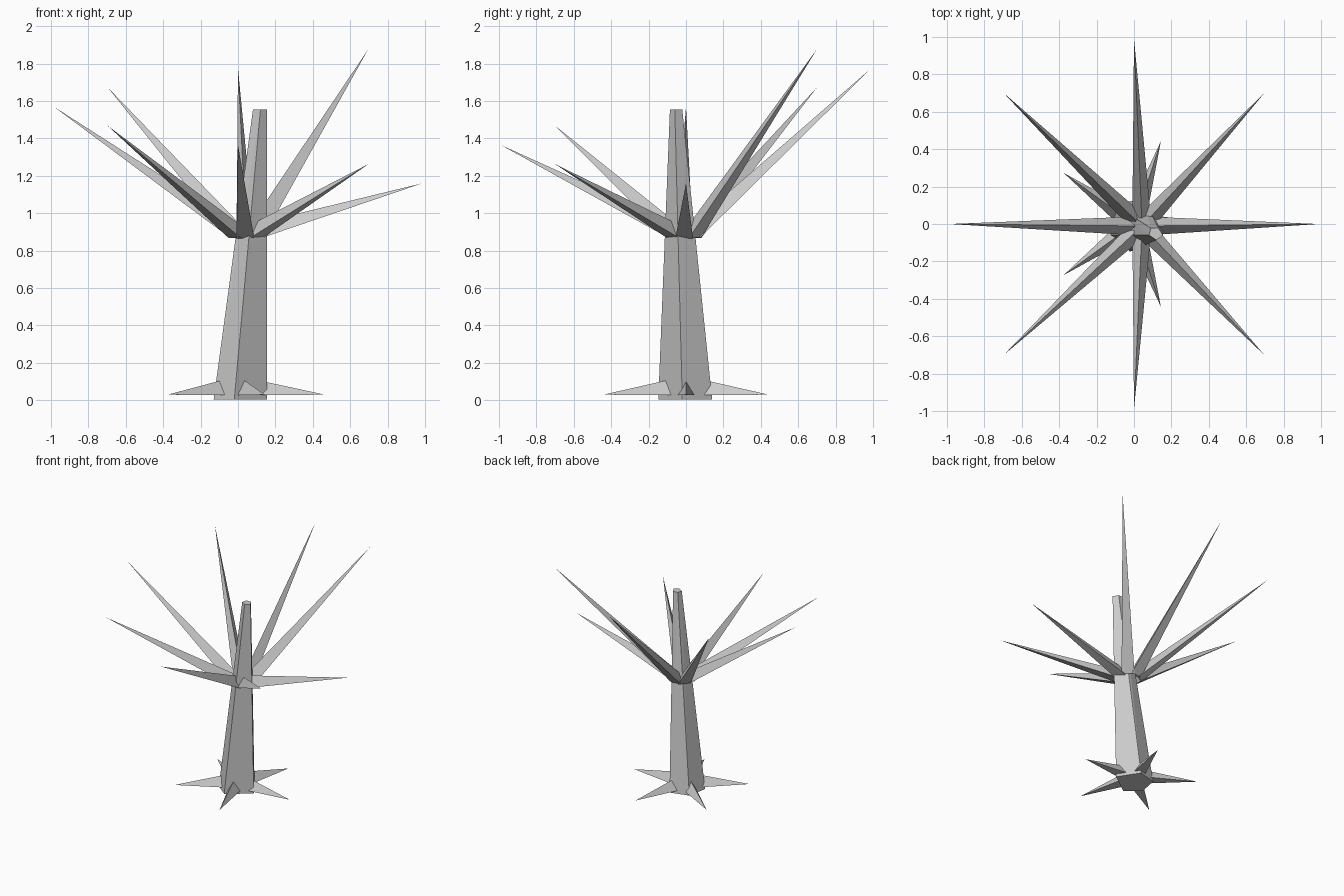
import bpy, math
from mathutils import Vector

if "Cube" in bpy.data.objects:
    bpy.data.objects.remove(bpy.data.objects["Cube"])


def make_object(name, verts, faces):
    mesh = bpy.data.meshes.new(name)
    mesh.from_pydata(verts, [], faces)
    mesh.update()
    obj = bpy.data.objects.new(name, mesh)
    bpy.context.collection.objects.link(obj)
    return obj


def spike(name, base, tip, radius, roll, sides=3):
    """Closed low-poly spike from a base centre to a sharp tip."""
    base, tip = Vector(base), Vector(tip)
    axis = (tip - base).normalized()
    side = axis.cross(Vector((0, 0, 1))).normalized()
    up = side.cross(axis)
    verts = []
    for i in range(sides):
        a = roll + math.tau * i / sides
        verts.append(base + radius * (math.cos(a) * side + math.sin(a) * up))
    verts.append(tip)
    faces = [(i, (i + 1) % sides, sides) for i in range(sides)]
    faces.append(tuple(reversed(range(sides))))
    return make_object(name, verts, faces)


# Leaning five-sided trunk, triangulated sides
bottom = [(0.155, -0.02), (0.05, 0.14), (-0.10, 0.10), (-0.13, -0.06), (-0.02, -0.148)]
top = [(0.155, -0.06), (0.13, -0.02), (0.09, -0.022), (0.08, -0.06), (0.12, -0.086)]
verts = [(x, y, 0.005) for x, y in bottom] + [(x, y, 1.555) for x, y in top]
faces = [tuple(reversed(range(5))), tuple(range(5, 10))]
for i in range(5):
    j = (i + 1) % 5
    faces += [(i, j, 5 + j), (i, 5 + j, 5 + i)]
make_object("trunk", verts, faces)

# Eight branches, tips rising step by step around the trunk
for k in range(8):
    a = -k * math.tau / 8
    c, s = math.cos(a), math.sin(a)
    spike(f"branch_{k + 1}", (0.04 + 0.065 * c, -0.01 + 0.065 * s, 0.89),
          (0.985 * c, 0.99 * s, 1.16 + 0.1025 * k), 0.055, math.pi / 2)

# Five roots spreading over the ground
for k in range(5):
    a = k * math.tau / 5
    c, s = math.cos(a), math.sin(a)
    spike(f"root_{k + 1}", (0.09 * c, 0.09 * s, 0.055),
          (0.465 * c, 0.465 * s, 0.03), 0.055, math.pi / 2)
